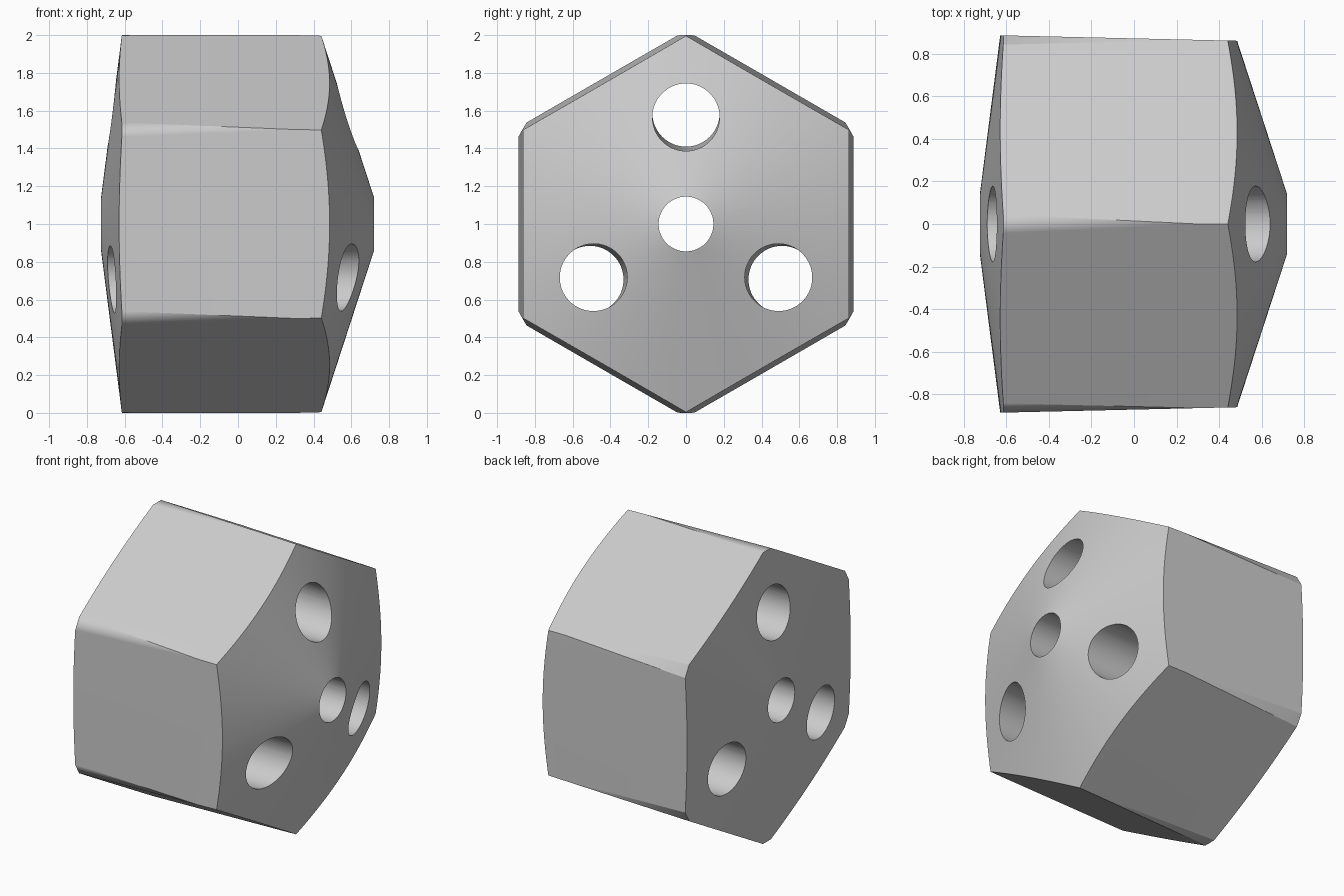
import bpy
import bmesh
import math
from mathutils import Matrix, Vector

cube = bpy.data.objects.get("Cube")
if cube:
    bpy.data.objects.remove(cube, do_unlink=True)

CENTRE = Vector((0, 0, 1))


def add_object(name, bm):
    bmesh.ops.recalc_face_normals(bm, faces=bm.faces)
    mesh = bpy.data.meshes.new(name)
    bm.to_mesh(mesh)
    bm.free()
    obj = bpy.data.objects.new(name, mesh)
    bpy.context.collection.objects.link(obj)
    obj.location = CENTRE
    return obj


def prism(name, start, end, r_start, r_end, sides):
    """Tapered prism between two points, with a corner pointing up."""
    bm = bmesh.new()
    axis = end - start
    rings = []
    for point, radius in ((start, r_start), (end, r_end)):
        rings.append([bm.verts.new(point + Vector((
            0, radius * math.sin(math.tau * i / sides),
            radius * math.cos(math.tau * i / sides)))) for i in range(sides)])
    for i in range(sides):
        j = (i + 1) % sides
        bm.faces.new((rings[0][i], rings[0][j], rings[1][j], rings[1][i]))
    bm.faces.new(rings[0])
    bm.faces.new(rings[1])
    obj = add_object(name, bm)
    obj.hide_render = True
    return obj


def cut(obj, tool, operation):
    mod = obj.modifiers.new(tool.name, 'BOOLEAN')
    mod.operation = operation
    mod.solver = 'EXACT'
    mod.object = tool
    bpy.context.view_layer.objects.active = obj
    bpy.ops.object.modifier_apply(modifier=mod.name)
    bpy.data.objects.remove(tool, do_unlink=True)


# Turned blank: cylinder with a steep cone on one end, a shallow one on the other
bm = bmesh.new()
profile = [(-0.743, 0), (-0.615, 1), (0.44, 1), (0.766, 0)]
verts = [bm.verts.new((x, 0, r)) for x, r in profile]
edges = [bm.edges.new(pair) for pair in zip(verts, verts[1:])]
bmesh.ops.spin(bm, geom=verts + edges, cent=(0, 0, 0), axis=(1, 0, 0),
               angle=math.tau, steps=144)
bmesh.ops.remove_doubles(bm, verts=bm.verts, dist=0.0001)
body = add_object("hexagonal_block", bm)

# Six slightly tapered flats
corner = 1 / math.cos(math.pi / 6)
flats = prism("flats", Vector((-1, 0, 0)), Vector((1, 0, 0)),
              0.896 * corner, 0.850 * corner, 6)
cut(body, flats, 'INTERSECT')

# Central bore, and three outer bores that lean outwards
ends = Vector((-1, 0, 0)), Vector((1, 0, 0))
cut(body, prism("centre_bore", *ends, 0.145, 0.145, 64), 'DIFFERENCE')
for k in range(3):
    turn = Matrix.Rotation(math.tau * k / 3, 3, 'X')
    start = turn @ Vector((-1, 0, 0.593))
    end = turn @ Vector((1, 0, 0.558))
    cut(body, prism("outer_bore", start, end, 0.178, 0.178, 64), 'DIFFERENCE')

# Plain grey finish
mat = bpy.data.materials.new("grey")
mat.use_nodes = True
colour = (0.6, 0.6, 0.6, 1)
mat.diffuse_color = colour
mat.node_tree.nodes["Principled BSDF"].inputs["Base Color"].default_value = colour
body.data.materials.clear()
body.data.materials.append(mat)
for face in body.data.polygons:
    face.material_index = 0

# Smooth cones and bores, crisp rims and corners
bpy.ops.object.select_all(action='DESELECT')
body.select_set(True)
bpy.context.view_layer.objects.active = body
bpy.ops.object.shade_smooth_by_angle(angle=math.radians(30))
weighted = body.modifiers.new("weighted_normals", 'WEIGHTED_NORMAL')
weighted.keep_sharp = True
